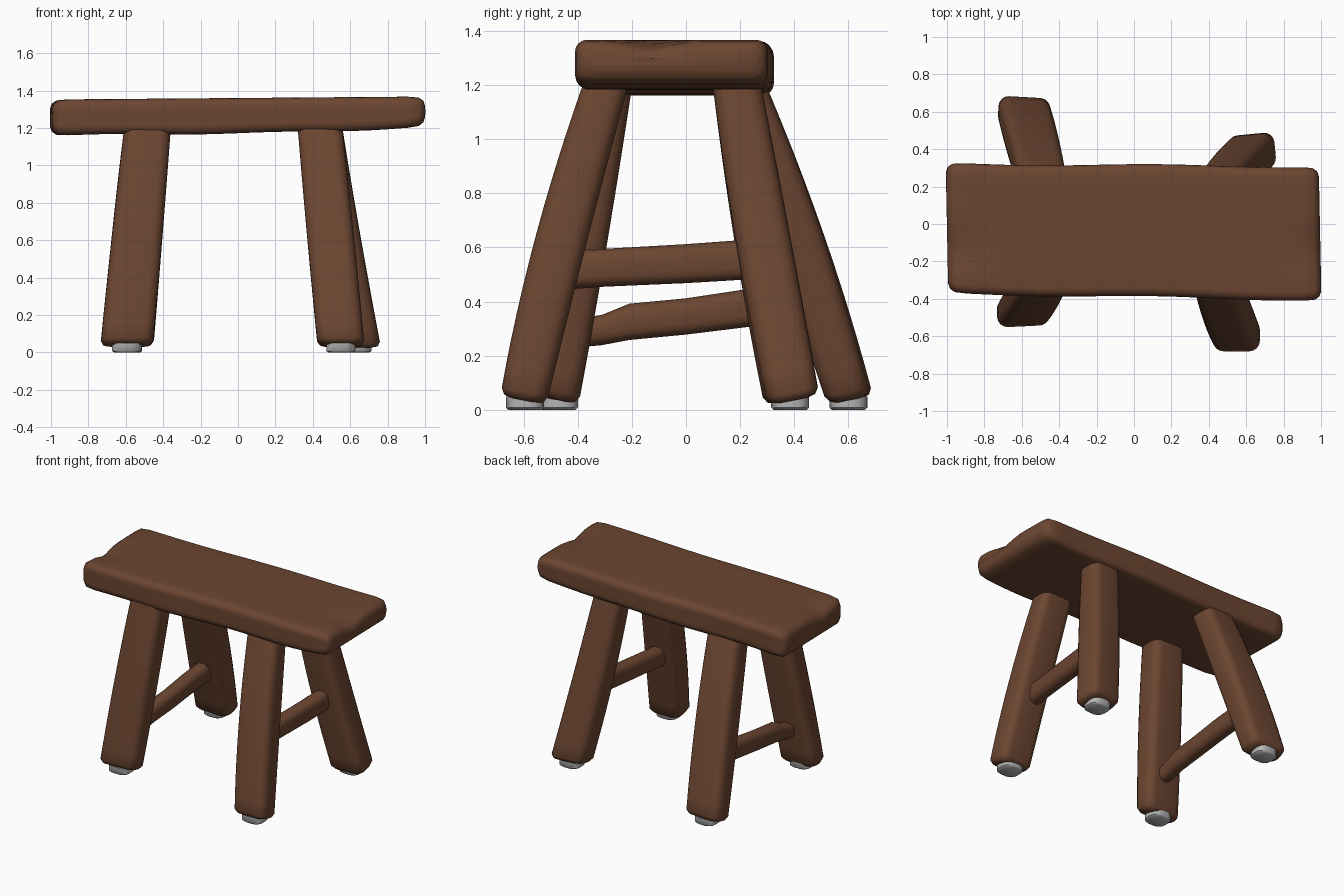
import bpy, math
from math import sin, cos, pi, exp
from mathutils import Vector

if "Cube" in bpy.data.objects:
    bpy.data.objects.remove(bpy.data.objects["Cube"], do_unlink=True)


def material(name, rgb):
    m = bpy.data.materials.new(name)
    m.use_nodes = True
    m.diffuse_color = (*rgb, 1)
    bsdf = m.node_tree.nodes["Principled BSDF"]
    bsdf.inputs["Base Color"].default_value = (*rgb, 1)
    bsdf.inputs["Roughness"].default_value = 0.8
    return m


WOOD = material("brown wood", (0.15, 0.061, 0.031))
PAD = material("grey pad", (0.45, 0.45, 0.45))


def rounded_rect(a, b, r, arc=5, side=1):
    """Outline of a rounded rectangle with half sizes a, b and corner radius r."""
    pts = []
    for k, (sx, sy) in enumerate(((1, 1), (-1, 1), (-1, -1), (1, -1))):
        for i in range(arc):
            t = (k + i / (arc - 1)) * pi / 2
            pts.append(Vector((sx * (a - r) + r * cos(t), sy * (b - r) + r * sin(t))))
    out = []
    for i, p in enumerate(pts):
        out.append(p)
        if i % arc == arc - 1:
            q = pts[(i + 1) % len(pts)]
            out += [p.lerp(q, j / side) for j in range(1, side)]
    return out


def loft(name, sections, mat, side=1, warp=None):
    """Skin sections of (centre, u axis, v axis, half u, half v, radius)."""
    verts, faces = [], []
    for c, u, v, a, b, r in sections:
        for p in rounded_rect(a, b, r, side=side):
            w = Vector(c) + Vector(u) * p.x + Vector(v) * p.y
            verts.append(warp(w) if warp else w)
    n = len(verts) // len(sections)
    for s in range(len(sections) - 1):
        for i in range(n):
            j = (i + 1) % n
            faces.append((s * n + i, s * n + j, s * n + n + j, s * n + n + i))
    faces.append(tuple(reversed(range(n))))
    faces.append(tuple(range(len(verts) - n, len(verts))))
    mesh = bpy.data.meshes.new(name)
    mesh.from_pydata(verts, [], faces)
    mesh.materials.append(mat)
    obj = bpy.data.objects.new(name, mesh)
    bpy.context.collection.objects.link(obj)
    bpy.ops.object.select_all(action='DESELECT')
    obj.select_set(True)
    bpy.context.view_layer.objects.active = obj
    bpy.ops.object.mode_set(mode='EDIT')
    bpy.ops.mesh.select_all(action='SELECT')
    bpy.ops.mesh.normals_make_consistent(inside=False)
    bpy.ops.object.mode_set(mode='OBJECT')
    bpy.ops.object.shade_smooth_by_angle(angle=math.radians(50))
    return obj


# Seat: a worn plank, slightly raised and thinner at its left end
def wear(p):
    dip = 0.035 * exp(-((p.y + 0.13) / 0.09) ** 2) * exp(-((abs(p.x) - 1) / 0.12) ** 2)
    top = p.z > 1.27
    p.z += -dip if top else 0.004 * sin(7 * p.x)
    p.y += 0.006 * sin(5 * p.x + 1)
    return p


seat = []
for x, inset in ([(-1, 0.05), (-0.99, 0.022), (-0.965, 0.005)]
                 + [(-0.9 + 0.1 * i, 0) for i in range(19)]
                 + [(0.96, 0.005), (0.985, 0.022), (0.995, 0.05)]):
    y0, y1 = -0.39 - 0.018 * x, 0.315 - 0.008 * x
    z0, z1 = 1.172 + 0.012 * x + 0.022 * max(0, x) ** 2, 1.36 + 0.008 * x
    seat.append(((x, (y0 + y1) / 2, (z0 + z1) / 2), (-0.02, 1, 0), (0, 0, 1),
                 (y1 - y0) / 2 - inset, (z1 - z0) / 2 - inset, 0.045))
loft("seat", seat, WOOD, side=8, warp=wear)


# Legs: splayed rounded posts given by centre and half size at top, middle, foot
def leg(name, top, mid, foot, twist):
    secs = []
    outward = 1 if foot[1] > 0 else -1
    steps = [(0.035, 0.035), (0.043, 0.012), (0.065, 0)]
    steps += [(0.15 + 0.1 * i, 0) for i in range(12)]
    for z, inset in steps:
        t = (z - 0.04) / 1.15
        # quadratic through the three given stations
        w = (2 * (t - 0.5) * (t - 1), 4 * t * (1 - t), 2 * t * (t - 0.5))
        x, y, a, b = (w[0] * f + w[1] * m + w[2] * p for f, m, p in zip(foot, mid, top))
        ang = twist * (1 - t)
        u = (cos(ang), sin(ang), 0)
        tilt = 0.2 * outward * max(0, 1 - t)
        v = (-sin(ang), cos(ang), tilt)
        secs.append(((x, y, z), u, v, a - inset, b - inset, 0.055))
    loft(name, secs, WOOD)
    # Pad under the foot
    px, py = foot[0], foot[1] - 0.005 * outward
    loft(name + "_pad", [((px, py, z), (1, 0, 0), (0, 1, 0), r, r * 0.9, r * 0.7)
                         for z, r in ((0, 0.068), (0.008, 0.078), (0.05, 0.078))], PAD)


leg("front_left_leg", (0.44, -0.30, 0.12, 0.085), (0.495, -0.465, 0.125, 0.095),
    (0.55, -0.60, 0.125, 0.085), 0.0)
leg("back_left_leg", (0.45, 0.19, 0.11, 0.09), (0.535, 0.285, 0.12, 0.1),
    (0.635, 0.39, 0.125, 0.095), 0.1)
leg("front_right_leg", (-0.485, -0.29, 0.125, 0.09), (-0.54, -0.385, 0.135, 0.09),
    (-0.595, -0.475, 0.14, 0.075), 0.05)
leg("back_right_leg", (-0.485, 0.21, 0.125, 0.09), (-0.54, 0.42, 0.135, 0.095),
    (-0.59, 0.605, 0.138, 0.08), -0.06)


# Stretchers: slim rails joining the front and back leg on each side
def stretcher(name, stations):
    loft(name, [(c, (1, 0, 0), (0, 0, 1), 0.052, h, 0.045) for c, h in stations], WOOD)


stretcher("left_stretcher", [((0.49, -0.46, 0.515), 0.072), ((0.5, -0.3, 0.525), 0.07),
                             ((0.52, 0, 0.54), 0.072), ((0.535, 0.3, 0.56), 0.074)])
stretcher("right_stretcher", [((-0.56, -0.43, 0.28), 0.052), ((-0.56, -0.31, 0.295), 0.056),
                              ((-0.555, -0.21, 0.325), 0.067), ((-0.55, 0, 0.345), 0.067),
                              ((-0.55, 0.22, 0.375), 0.07), ((-0.55, 0.44, 0.395), 0.07)])
